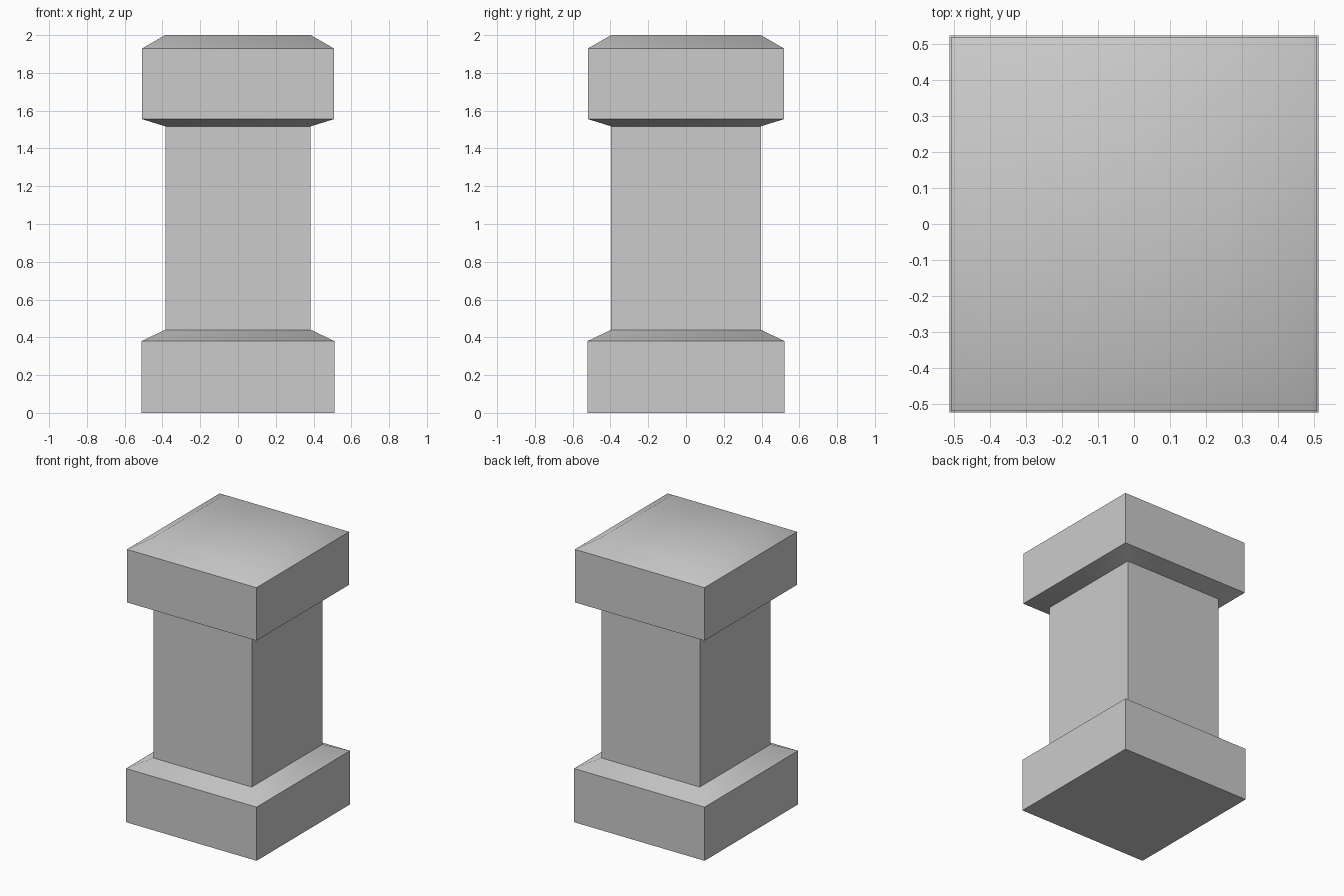
import bpy
import bmesh
import math

cube = bpy.data.objects.get("Cube")
if cube:
    bpy.data.objects.remove(cube, do_unlink=True)

stone = bpy.data.materials.new("light_grey_stone")
stone.use_nodes = True
grey = (0.6, 0.6, 0.6, 1)
stone.diffuse_color = grey
stone.node_tree.nodes["Principled BSDF"].inputs["Base Color"].default_value = grey

CORNERS = [(-1, -1), (1, -1), (1, 1), (-1, 1)]


def stack(name, profile, cap_bottom=False, cap_top=False):
    """Loft rectangular rings given as (half width, half depth, height)."""
    bm = bmesh.new()
    rings = [[bm.verts.new((sx * w, sy * d, z)) for sx, sy in CORNERS]
             for w, d, z in profile]
    for low, high in zip(rings, rings[1:]):
        for i in range(4):
            j = (i + 1) % 4
            bm.faces.new((low[i], low[j], high[j], high[i]))
    if cap_bottom:
        bm.faces.new(rings[0][::-1])
    if cap_top:
        bm.faces.new(rings[-1])
    mesh = bpy.data.meshes.new(name)
    bm.to_mesh(mesh)
    bm.free()
    mesh.materials.append(stone)
    obj = bpy.data.objects.new(name, mesh)
    bpy.context.collection.objects.link(obj)
    # Soften the shallow slopes, keep the block edges crisp
    bpy.ops.object.select_all(action="DESELECT")
    obj.select_set(True)
    bpy.context.view_layer.objects.active = obj
    bpy.ops.object.shade_smooth_by_angle(angle=math.radians(50))
    return obj


SHAFT = (0.385, 0.396)
BASE = (0.511, 0.522)
CAP = (0.507, 0.518)

# Plinth with a sloping ledge
stack("base", [(*BASE, 0), (*BASE, 0.38), (*SHAFT, 0.44)], cap_bottom=True)
# Square column between the blocks
stack("shaft", [(*SHAFT, 0.44), (*SHAFT, 1.517)])
# Overhanging block with a sloping underside and bevelled top
stack("capital", [(*SHAFT, 1.517), (*CAP, 1.555), (*CAP, 1.93), (*SHAFT, 2)], cap_top=True)
